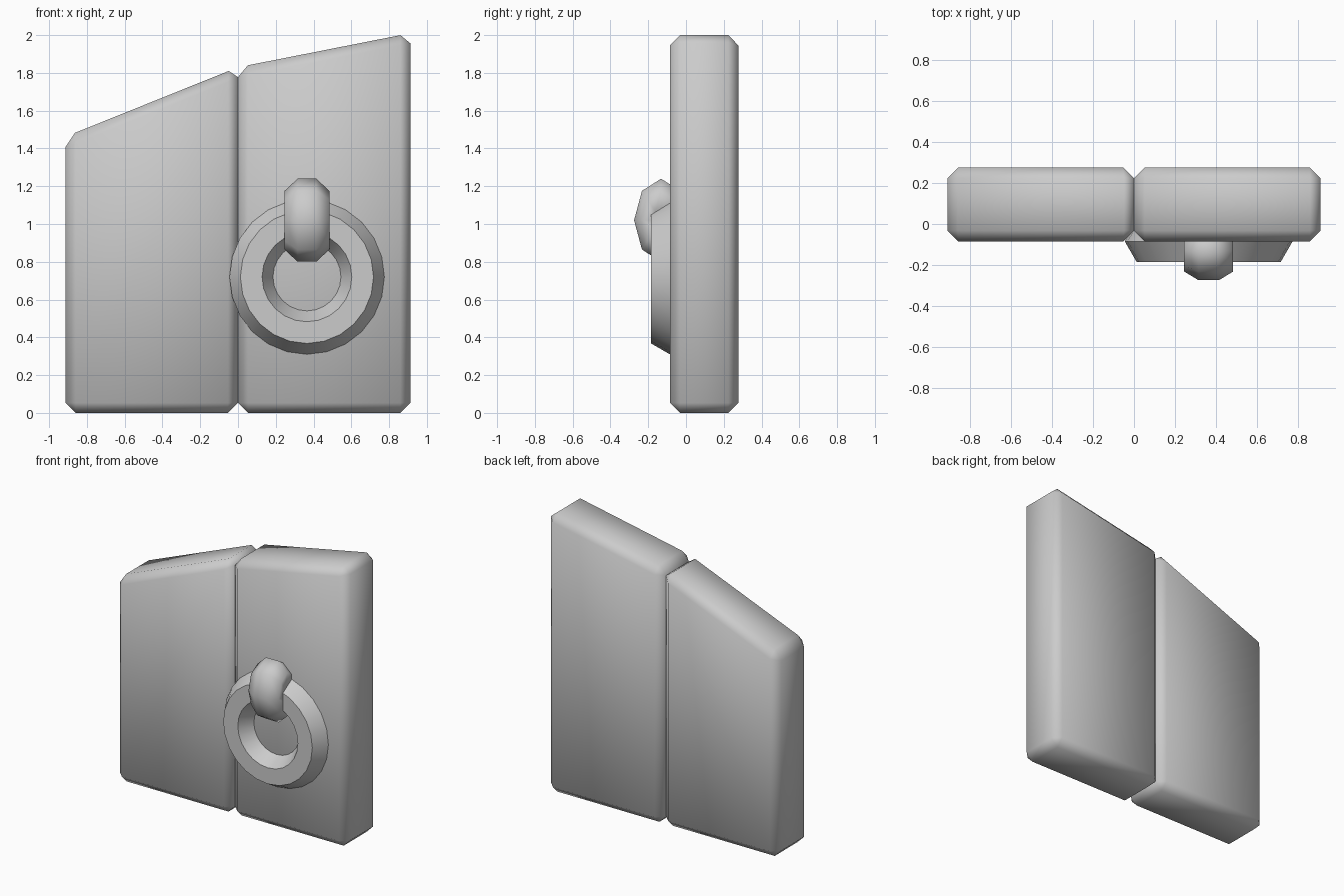
import bpy, bmesh
from math import sin, cos, pi, radians
from mathutils import Matrix

if "Cube" in bpy.data.objects:
    bpy.data.objects.remove(bpy.data.objects["Cube"])

FRONT, BACK = -0.085, 0.277


def finish(name, bm, angle):
    bmesh.ops.recalc_face_normals(bm, faces=bm.faces)
    mesh = bpy.data.meshes.new(name)
    bm.to_mesh(mesh)
    bm.free()
    ob = bpy.data.objects.new(name, mesh)
    bpy.context.collection.objects.link(ob)
    bpy.ops.object.select_all(action='DESELECT')
    ob.select_set(True)
    bpy.context.view_layer.objects.active = ob
    bpy.ops.object.shade_smooth_by_angle(angle=radians(angle))
    return ob


def plank(name, x0, x1, top0, top1):
    """Slanted-top slab with a single chamfer on every edge."""
    bm = bmesh.new()
    outline = [(x0, 0), (x1, 0), (x1, top1), (x0, top0)]
    face = bm.faces.new([bm.verts.new((x, FRONT, z)) for x, z in outline])
    ext = bmesh.ops.extrude_face_region(bm, geom=[face], use_keep_orig=True)
    moved = [v for v in ext['geom'] if isinstance(v, bmesh.types.BMVert)]
    bmesh.ops.translate(bm, verts=moved, vec=(0, BACK - FRONT, 0))
    bmesh.ops.recalc_face_normals(bm, faces=bm.faces)
    bmesh.ops.bevel(bm, geom=bm.edges[:], offset=0.053, segments=1,
                    affect='EDGES', clamp_overlap=True)
    return finish(name, bm, 70)


def torus(name, major, minor, n_major, n_minor, phase, wide, matrix, angle):
    """Faceted torus about local z; wide stretches the section along z."""
    bm = bmesh.new()
    rows = []
    for i in range(n_major):
        a = 2 * pi * i / n_major
        row = []
        for j in range(n_minor):
            b = 2 * pi * (j + phase) / n_minor
            r = major + minor * cos(b)
            row.append(bm.verts.new((r * cos(a), r * sin(a), wide * minor * sin(b))))
        rows.append(row)
    for i in range(n_major):
        p, q = rows[i], rows[(i + 1) % n_major]
        for j in range(n_minor):
            k = (j + 1) % n_minor
            bm.faces.new((p[j], q[j], q[k], p[k]))
    bm.transform(matrix)
    return finish(name, bm, angle)


# Two chamfered door planks with sloping tops
plank("left_plank", -0.912, 0, 1.463, 1.83)
plank("right_plank", 0, 0.912, 1.83, 2.01)

# Hexagonal-section pull ring, half sunk in the planks
torus("pull_ring", 0.295, 0.115, 24, 6, 0, 1.0,
      Matrix.Translation((0.365, FRONT, 0.72)) @ Matrix.Rotation(pi / 2, 4, 'X'), 35)

# Chunky staple holding the ring, flattened front to back
torus("ring_staple", 0.108, 0.121, 8, 8, 0.5, 1.07,
      Matrix.Translation((0.365, -0.132, 1.02))
      @ Matrix.Diagonal((1, 0.65, 1, 1))
      @ Matrix.Rotation(pi / 2, 4, 'Y'), 60)
